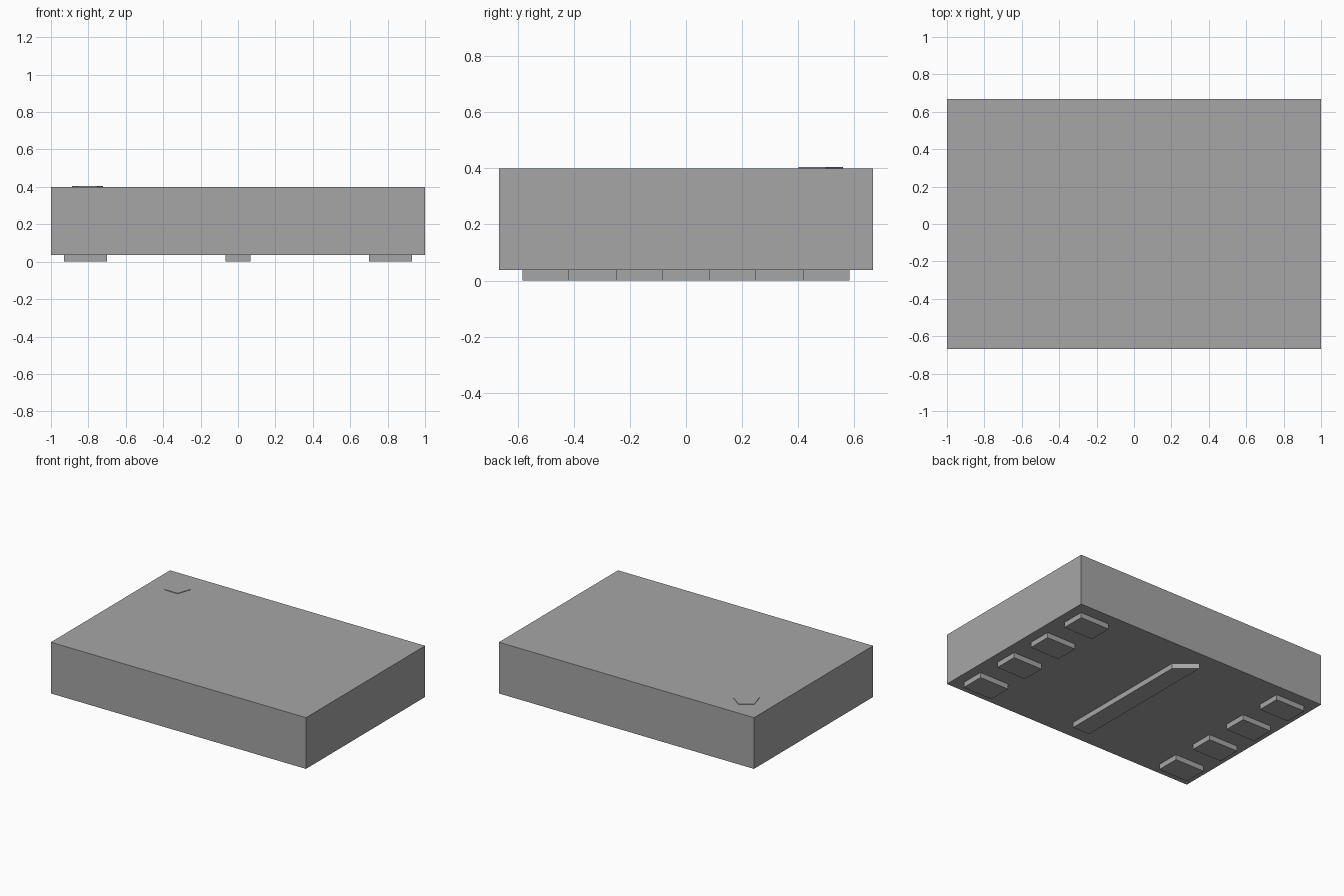
import bpy, bmesh, math

cube = bpy.data.objects.get("Cube")
if cube:
    bpy.data.objects.remove(cube, do_unlink=True)

grey = bpy.data.materials.new("mid grey")
colour = (0.38, 0.38, 0.385, 1)
grey.use_nodes = True
grey.diffuse_color = colour
grey.node_tree.nodes["Principled BSDF"].inputs["Base Color"].default_value = colour


def prism(name, outline, z0, z1):
    """Extrude a flat counter-clockwise outline from z0 up to z1."""
    bm = bmesh.new()
    base = bm.faces.new([bm.verts.new((x, y, z0)) for x, y in outline])
    top = bmesh.ops.extrude_face_region(bm, geom=[base], use_keep_orig=True)["geom"]
    for v in top:
        if isinstance(v, bmesh.types.BMVert):
            v.co.z = z1
    bmesh.ops.recalc_face_normals(bm, faces=bm.faces)
    mesh = bpy.data.meshes.new(name)
    bm.to_mesh(mesh)
    bm.free()
    mesh.materials.append(grey)
    obj = bpy.data.objects.new(name, mesh)
    bpy.context.collection.objects.link(obj)
    return obj


def rect(x0, x1, y0, y1):
    return [(x0, y0), (x1, y0), (x1, y1), (x0, y1)]


# Package body
BASE, TOP = 0.037, 0.40
prism("body", rect(-1, 1, -0.667, 0.667), BASE, TOP)

# Two rows of four contact pads underneath
for side, sx in (("right", -1), ("left", 1)):
    for i in range(4):
        y = (i - 1.5) / 3
        x0, x1 = sorted((sx * 0.70, sx * 0.93))
        prism(f"{side}_pad_{i + 1}", rect(x0, x1, y - 0.083, y + 0.083), 0, BASE)

# Long centre pad with one cut corner
w = 0.067
prism("centre_pad", [(-w, -0.525), (w, -0.525), (w, 0.455), (-w, 0.57)], 0, BASE)

# Thin five-sided marker on the top
angles = [math.radians(17 + 72 * i) for i in range(5)]
prism("corner_marker", [(-0.805 + 0.087 * math.cos(a), 0.473 + 0.087 * math.sin(a))
                        for a in angles], TOP, TOP + 0.004)
